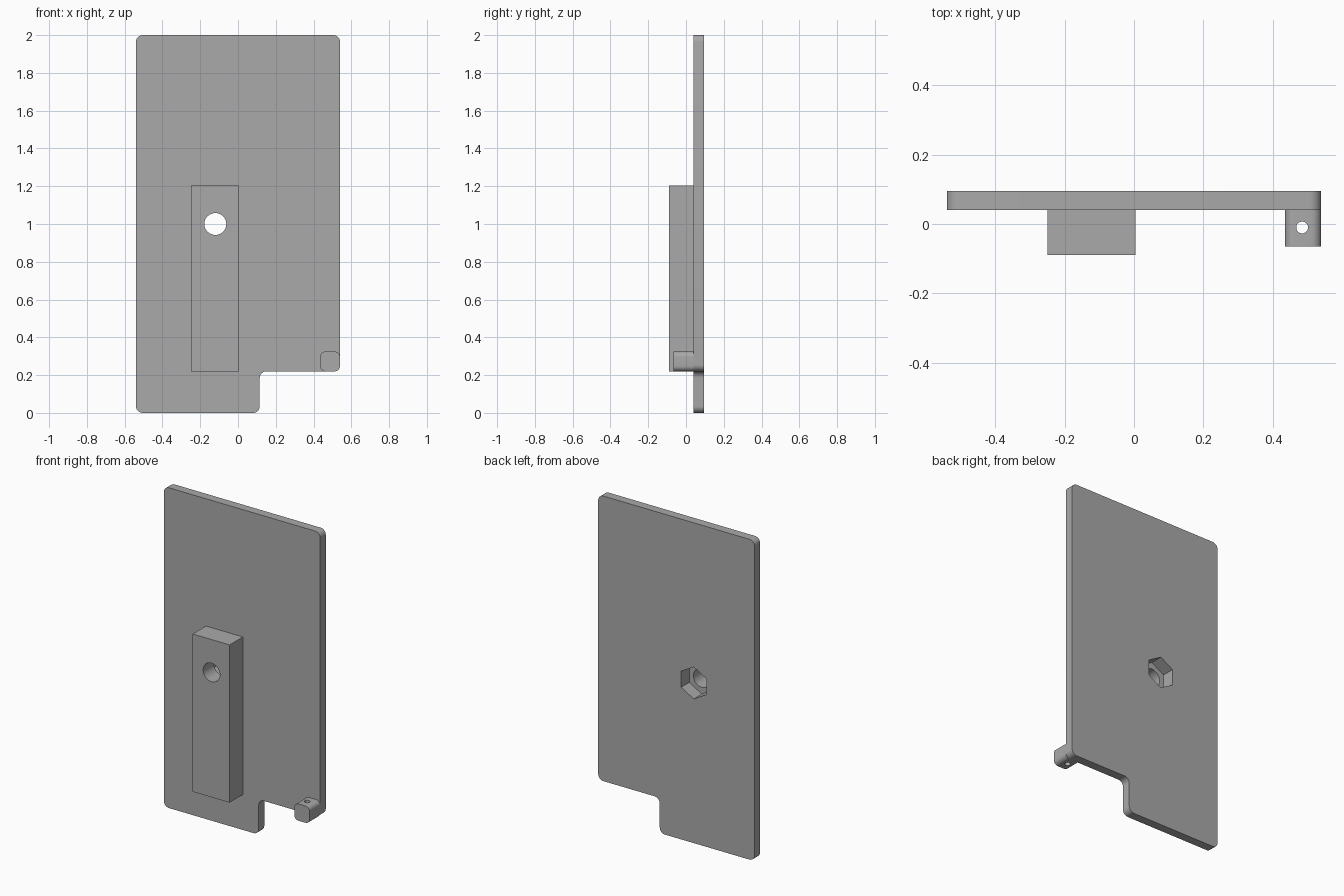
import bpy, bmesh, math
from mathutils import Vector, Matrix

cube = bpy.data.objects.get("Cube")
if cube:
    bpy.data.objects.remove(cube, do_unlink=True)

grey = bpy.data.materials.new("plain grey")
grey.use_nodes = True
colour = (0.4, 0.4, 0.4, 1)
grey.diffuse_color = colour
grey.node_tree.nodes["Principled BSDF"].inputs["Base Color"].default_value = colour


def rounded(corners, radius, steps=8):
    """Replace each right-angled corner of an outline by an arc."""
    points = []
    for i, corner in enumerate(corners):
        c = Vector(corner)
        a = (Vector(corners[i - 1]) - c).normalized() * radius
        b = (Vector(corners[(i + 1) % len(corners)]) - c).normalized() * radius
        for k in range(steps + 1):
            t = k / steps * math.pi / 2
            points.append(c + a * (1 - math.sin(t)) + b * (1 - math.cos(t)))
    return points


def rectangle(x0, x1, z0, z1):
    return [(x0, z0), (x1, z0), (x1, z1), (x0, z1)]


def extrude_y(name, outline, y0, y1):
    """Solid from an x-z outline, running from y0 to y1."""
    bm = bmesh.new()
    face = bm.faces.new([bm.verts.new((x, y0, z)) for x, z in outline])
    made = bmesh.ops.extrude_face_region(bm, geom=[face])["geom"]
    verts = [v for v in made if isinstance(v, bmesh.types.BMVert)]
    bmesh.ops.translate(bm, verts=verts, vec=(0, y1 - y0, 0))
    bmesh.ops.recalc_face_normals(bm, faces=bm.faces)
    return add_object(name, bm)


def prism(name, sides, radius, length, place):
    bm = bmesh.new()
    bmesh.ops.create_cone(bm, cap_ends=True, segments=sides, radius1=radius,
                          radius2=radius, depth=length, matrix=place)
    return add_object(name, bm)


def add_object(name, bm):
    mesh = bpy.data.meshes.new(name)
    bm.to_mesh(mesh)
    bm.free()
    mesh.materials.append(grey)
    obj = bpy.data.objects.new(name, mesh)
    bpy.context.collection.objects.link(obj)
    return obj


def cut(obj, cutters):
    for cutter in cutters:
        mod = obj.modifiers.new("cut", 'BOOLEAN')
        mod.operation, mod.solver, mod.object = 'DIFFERENCE', 'EXACT', cutter
    graph = bpy.context.evaluated_depsgraph_get()
    mesh = bpy.data.meshes.new_from_object(obj.evaluated_get(graph))
    obj.modifiers.clear()
    obj.data = mesh


# Notched plate, raised block and corner lug
FRONT, BACK = 0.04, 0.095
plate = extrude_y("back_plate", rounded(
    [(-0.54, 0), (0.115, 0), (0.115, 0.22), (0.54, 0.22), (0.54, 2), (-0.54, 2)],
    0.035), FRONT, BACK)
block = extrude_y("raised_block", rectangle(-0.25, 0.005, 0.22, 1.205), -0.09, FRONT)
lug = extrude_y("corner_lug", rounded(rectangle(0.435, 0.54, 0.22, 0.325), 0.028),
                -0.065, FRONT)

# Bolt hole with a hexagonal nut pocket behind, and a pin hole in the lug
along_y = Matrix.Rotation(math.pi / 2, 4, 'X')
bolt = prism("bolt_cutter", 48, 0.058, 1, Matrix.Translation((-0.12, 0, 1)) @ along_y)
POCKET = 0.08
nut = prism("nut_cutter", 6, 0.1, 2 * POCKET,
            Matrix.Translation((-0.12, BACK, 1)) @ along_y)
pin = prism("pin_cutter", 32, 0.017, 0.5, Matrix.Translation((0.485, -0.01, 0.27)))
cut(plate, [nut])
cut(block, [bolt, nut])
cut(lug, [pin])
for cutter in (bolt, nut, pin):
    bpy.data.objects.remove(cutter, do_unlink=True)

# Smooth the rounded edges and holes, keep the rest sharp
bpy.ops.object.select_all(action='DESELECT')
for part in (plate, block, lug):
    part.select_set(True)
bpy.context.view_layer.objects.active = plate
bpy.ops.object.shade_smooth_by_angle(angle=math.radians(30))
